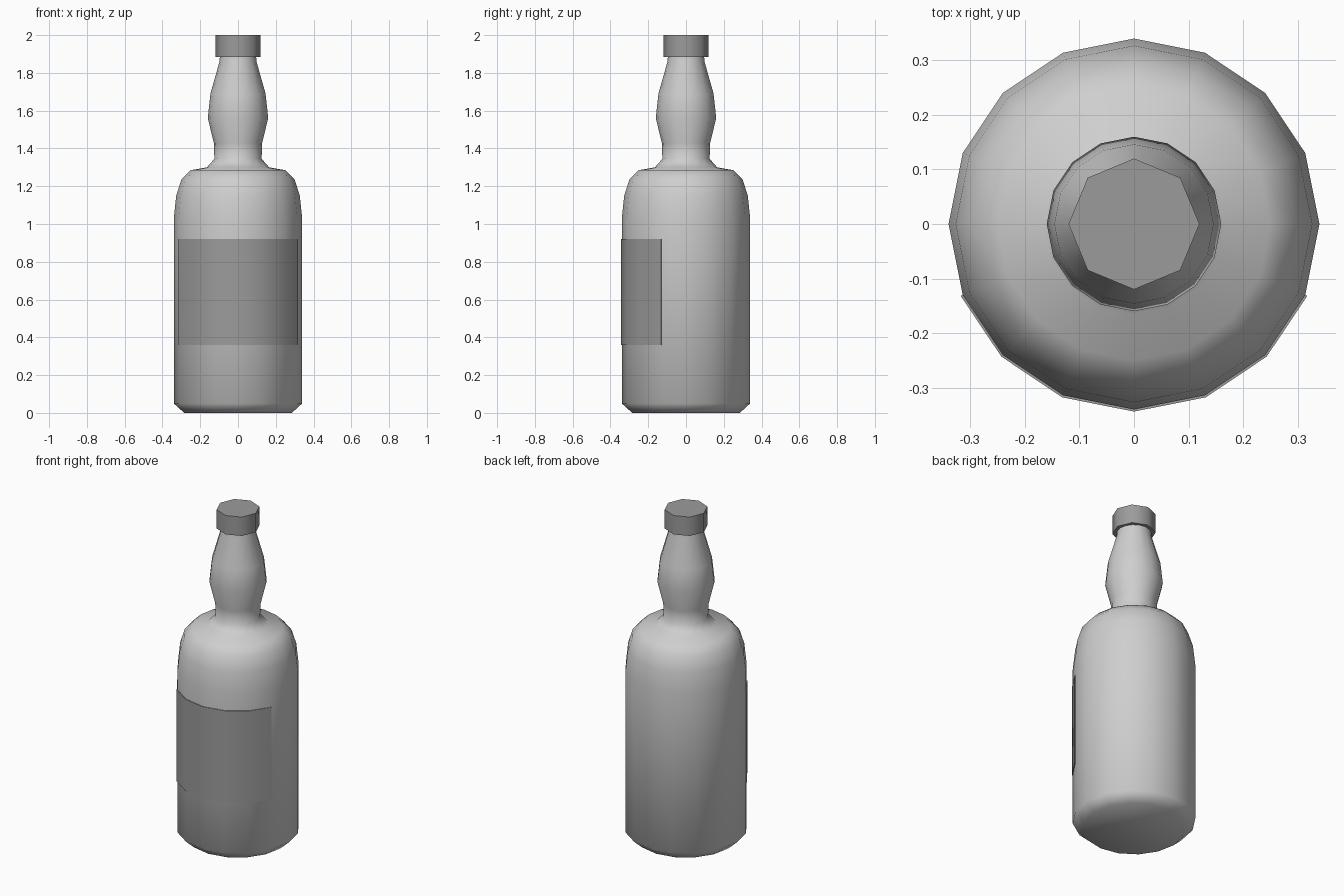
import bpy, bmesh
from math import cos, sin, pi, radians

cube = bpy.data.objects.get("Cube")
if cube:
    bpy.data.objects.remove(cube, do_unlink=True)


def material(name, grey):
    m = bpy.data.materials.new(name)
    m.use_nodes = True
    colour = (grey, grey, grey, 1)
    m.diffuse_color = colour
    m.node_tree.nodes["Principled BSDF"].inputs["Base Color"].default_value = colour
    return m


def finish(name, bm, mat, angle):
    bmesh.ops.recalc_face_normals(bm, faces=bm.faces)
    mesh = bpy.data.meshes.new(name)
    bm.to_mesh(mesh)
    bm.free()
    mesh.materials.append(mat)
    obj = bpy.data.objects.new(name, mesh)
    bpy.context.collection.objects.link(obj)
    bpy.ops.object.select_all(action='DESELECT')
    obj.select_set(True)
    bpy.context.view_layer.objects.active = obj
    bpy.ops.object.shade_smooth_by_angle(angle=radians(angle))
    return obj


def lathe(name, profile, sides, mat, angle):
    """Revolve a (radius, height) profile and cap both ends."""
    bm = bmesh.new()
    rings = [[bm.verts.new((r * cos(2 * pi * i / sides), r * sin(2 * pi * i / sides), z))
              for i in range(sides)] for r, z in profile]
    for low, high in zip(rings, rings[1:]):
        for i in range(sides):
            j = (i + 1) % sides
            bm.faces.new((low[i], low[j], high[j], high[i]))
    bm.faces.new(rings[0][::-1])
    bm.faces.new(rings[-1])
    return finish(name, bm, mat, angle)


glass = material("light grey glass", 0.62)
paper = material("mid grey label and cap", 0.33)

# Bottle: chamfered base, straight body, round shoulder, bulging neck
lathe("bottle", [(0.285, 0), (0.34, 0.05), (0.34, 1.03), (0.327, 1.15),
                 (0.3, 1.235), (0.25, 1.285), (0.165, 1.3), (0.125, 1.345),
                 (0.128, 1.43), (0.16, 1.56), (0.146, 1.69), (0.098, 1.86),
                 (0.095, 1.9)], 16, glass, 50)

# Octagonal cap
lathe("cap", [(0.12, 1.885), (0.12, 2)], 8, paper, 50)

# Thin wrapped label on the front six sides
bm = bmesh.new()
columns = []
for step in range(7):
    a = radians(-157.5 + 22.5 * step)
    columns.append([bm.verts.new((r * cos(a), r * sin(a), z))
                    for r, z in ((0.339, 0.36), (0.344, 0.36), (0.344, 0.92), (0.339, 0.92))])
for a, b in zip(columns, columns[1:]):
    for i in range(4):
        j = (i + 1) % 4
        bm.faces.new((a[i], b[i], b[j], a[j]))
bm.faces.new(columns[0])
bm.faces.new(columns[-1][::-1])
finish("label", bm, paper, 40)
